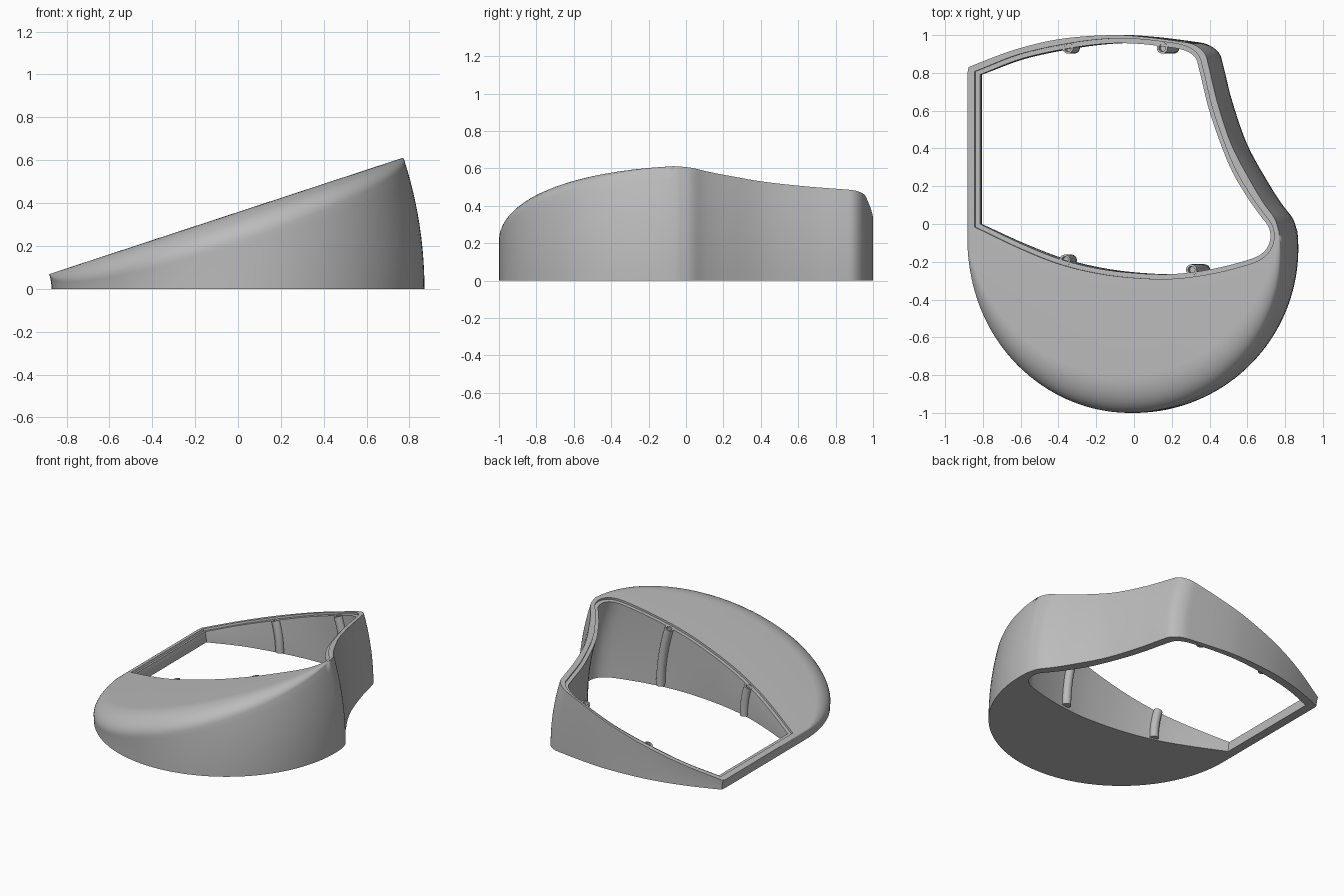
import bpy, bmesh, math
from mathutils import Vector

if "Cube" in bpy.data.objects:
    bpy.data.objects.remove(bpy.data.objects["Cube"], do_unlink=True)

AXIS_X = -1.09                   # the body is swept about a line along y, at floor level
TILT = math.radians(18.2)        # sweep angle, also the slope of the top

grey = bpy.data.materials.new("plain grey")
grey.use_nodes = True
grey.diffuse_color = (0.5, 0.5, 0.5, 1)
grey.node_tree.nodes["Principled BSDF"].inputs["Base Color"].default_value = grey.diffuse_color


def swept(r, y, angle, lift=0.0):
    """Point at radius r, turned about the axis; lift moves it along the surface normal."""
    c, s = math.cos(angle), math.sin(angle)
    return Vector((AXIS_X + r * c - lift * s, y, r * s + lift * c))


def spline(points, steps=8):
    """Smooth open curve through the points."""
    p = [Vector(q) for q in points]
    p = [2 * p[0] - p[1]] + p + [2 * p[-1] - p[-2]]
    out = []
    for a, b, c, d in zip(p, p[1:], p[2:], p[3:]):
        for i in range(steps):
            t = i / steps
            out.append(0.5 * (2 * b + (c - a) * t + (2 * a - 5 * b + 4 * c - d) * t * t
                              + (3 * b - a - 3 * c + d) * t ** 3))
    return out + [p[-2]]


def inward(loop):
    """Mitred inward direction at each point of a counter-clockwise loop."""
    result = []
    for i, b in enumerate(loop):
        u = (b - loop[i - 1]).normalized()
        v = (loop[(i + 1) % len(loop)] - b).normalized()
        n = Vector((-u.y - v.y, u.x + v.x)).normalized()
        result.append(n / max(0.5, n.dot(Vector((-u.y, u.x)))))
    return result


def solid(name, rows):
    """Closed skin over a stack of equal loops."""
    bm = bmesh.new()
    rings = [[bm.verts.new(p) for p in row] for row in rows]
    n = len(rings[0])
    for low, high in zip(rings, rings[1:]):
        for i in range(n):
            j = (i + 1) % n
            bm.faces.new((low[i], low[j], high[j], high[i]))
    bm.faces.new(rings[0][::-1])
    bm.faces.new(rings[-1])
    bmesh.ops.remove_doubles(bm, verts=bm.verts, dist=1e-5)
    bmesh.ops.recalc_face_normals(bm, faces=bm.faces)
    mesh = bpy.data.meshes.new(name)
    bm.to_mesh(mesh)
    bm.free()
    obj = bpy.data.objects.new(name, mesh)
    bpy.context.collection.objects.link(obj)
    mesh.materials.append(grey)
    return obj


def activate(obj):
    bpy.ops.object.select_all(action='DESELECT')
    obj.select_set(True)
    bpy.context.view_layer.objects.active = obj


def cut(obj, cutter):
    mod = obj.modifiers.new("cut", 'BOOLEAN')
    mod.operation, mod.solver, mod.object = 'DIFFERENCE', 'EXACT', cutter
    activate(obj)
    bpy.ops.object.modifier_apply(modifier=mod.name)
    bpy.data.objects.remove(cutter, do_unlink=True)


# footprint: straight left side, round front, concave right side, bowed back
ARC = 72
arc_end = math.radians(184)
front = [Vector((0.87 * math.cos(math.pi + arc_end * i / ARC),
                 -0.13 + 0.87 * math.sin(math.pi + arc_end * i / ARC))) for i in range(ARC + 1)]
rest = spline([(0.865, -0.04), (0.84, 0.03), (0.78, 0.11), (0.71, 0.22), (0.6, 0.42),
               (0.52, 0.65), (0.475, 0.83), (0.45, 0.905), (0.39, 0.95), (0.3, 0.968),
               (0.1, 0.992), (-0.08, 1.0), (-0.35, 0.98), (-0.6, 0.925),
               (-0.84, 0.84), (-0.865, 0.825), (-0.87, 0.8)], 6)
outline = front + rest
directions = inward(outline)

# body, with a rounded front edge that fades out at both ends
rows = [[swept(p.x - AXIS_X, p.y, 0) for p in outline]]
STEPS, ROUND = 10, 10
edge = []
for i, p in enumerate(outline):
    width = 0.2 * math.sin(math.pi * i / ARC) ** 0.85 if 0 < i < ARC else 0.0
    r = p.x - AXIS_X
    edge.append((r, width, min(0.65 * width, 0.75 * r * TILT) / r))
for k in range(1, STEPS):
    rows.append([swept(e[0], p.y, (TILT - e[2]) * k / STEPS) for p, e in zip(outline, edge)])
for k in range(ROUND + 1):
    a = math.pi / 2 * k / ROUND
    row = []
    for p, e, d in zip(outline, edge, directions):
        q = p + d * e[1] * (1 - math.cos(a))
        row.append(swept(q.x - AXIS_X, q.y, TILT - e[2] * (1 - math.sin(a))))
    rows.append(row)
body = solid("body_shell", rows)

# opening, drawn on the sloped top
opening = spline([(-0.82, 0.0), (-0.6, -0.105), (-0.4, -0.185), (-0.2, -0.235), (0, -0.26),
                  (0.2, -0.265), (0.4, -0.24), (0.6, -0.19), (0.68, -0.15), (0.715, -0.09),
                  (0.71, -0.02), (0.66, 0.05), (0.59, 0.15), (0.5, 0.31), (0.4, 0.58),
                  (0.345, 0.8), (0.32, 0.88), (0.26, 0.92), (0.15, 0.94), (0, 0.955),
                  (-0.15, 0.955), (-0.35, 0.93), (-0.6, 0.875), (-0.82, 0.79)], 6)
opening = [Vector(((p.x - AXIS_X) / math.cos(TILT), p.y)) for p in opening]
ledge = [p - d * 0.025 for p, d in zip(opening, inward(opening))]
LEDGE_DEPTH = 0.015
cut(body, solid("opening_cutter", [[swept(p.x, p.y, TILT * t) for p in opening]
                                   for t in [-0.3 + 0.1 * k for k in range(17)]]))
cut(body, solid("ledge_cutter", [[swept(p.x, p.y, TILT, h) for p in ledge]
                                 for h in (-LEDGE_DEPTH, 0.05)]))
activate(body)
bpy.ops.object.shade_smooth_by_angle(angle=math.radians(30))

# screw posts curving down the inner walls, each with a blind hole on top
SIDES = 24


def post(name, x, y):
    r = (x - AXIS_X) / math.cos(TILT)

    def ring(radius, angle, lift=0.0):
        return [swept(r + radius * math.cos(math.tau * i / SIDES),
                      y + radius * math.sin(math.tau * i / SIDES), angle, lift)
                for i in range(SIDES)]
    top = -LEDGE_DEPTH + 0.002
    levels = [ring(0.03, 0.012 + (TILT - 0.05 - 0.012) * k / 8) for k in range(9)]
    levels += [ring(0.03, TILT, top), ring(0.019, TILT, top), ring(0.019, TILT, top - 0.03)]
    obj = solid(name, levels)
    activate(obj)
    bpy.ops.object.shade_smooth_by_angle(angle=math.radians(30))


for name, x, y in (("back_right_post", -0.355, 0.932), ("back_left_post", 0.145, 0.932),
                   ("front_right_post", -0.37, -0.192), ("front_left_post", 0.3, -0.243)):
    post(name, x, y)
